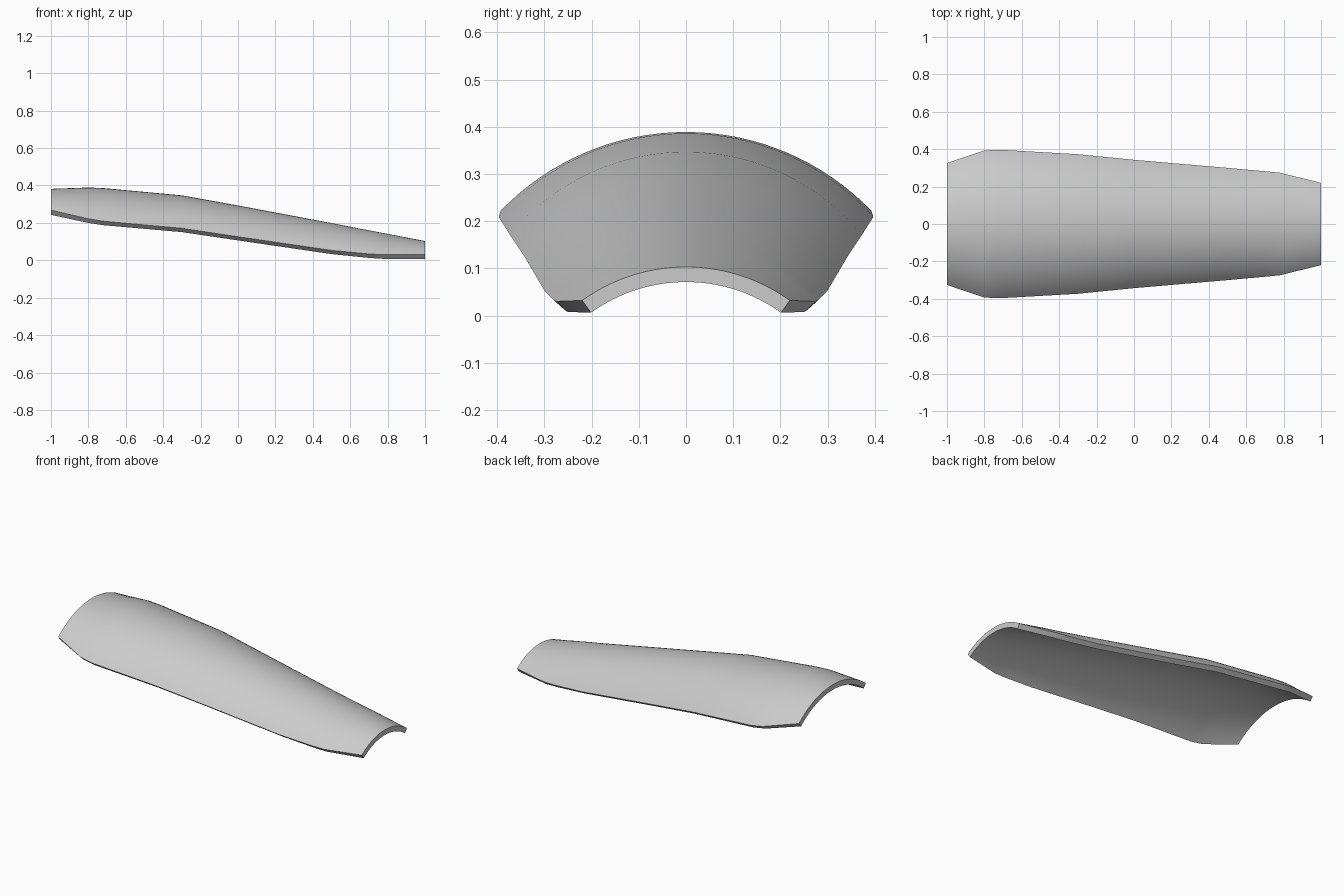
import bpy, bmesh, math

cube = bpy.data.objects.get("Cube")
if cube:
    bpy.data.objects.remove(cube, do_unlink=True)

THICK = 0.032
ARC = 32

# Stations along the shell: x, half width, crest height, outer edge height
STATIONS = [
    (-1.0, 0.326, 0.382, 0.268),
    (-0.8, 0.393, 0.389, 0.222),
    (-0.72, 0.397, 0.386, 0.209),
    (-0.3, 0.373, 0.347, 0.171),
    (0.0, 0.343, 0.293, 0.126),
    (0.5, 0.300, 0.199, 0.053),
    (0.7, 0.282, 0.160, 0.034),
    (0.78, 0.274, 0.145, 0.030),
    (1.0, 0.220, 0.103, 0.032),
]


def section(x, half, crest, edge):
    """Closed ring: outer arc across, then the concentric inner arc back."""
    sag = crest - edge
    radius = (half * half + sag * sag) / (2 * sag)
    limit = math.asin(half / radius)
    angles = [limit * (2 * i / ARC - 1) for i in range(ARC + 1)]

    def arc(r, steps):
        return [(x, r * math.sin(a), crest - radius + r * math.cos(a)) for a in steps]

    return arc(radius, angles) + arc(radius - THICK, reversed(angles))


# Curved shell: neighbouring sections joined, both ends closed with strips
bm = bmesh.new()
rings = [[bm.verts.new(p) for p in section(*s)] for s in STATIONS]
count = len(rings[0])
for a, b in zip(rings, rings[1:]):
    for i in range(count):
        j = (i + 1) % count
        bm.faces.new((a[i], a[j], b[j], b[i]))
for ring in (rings[0], rings[-1]):
    for i in range(ARC):
        bm.faces.new((ring[i], ring[i + 1], ring[count - 2 - i], ring[count - 1 - i]))
bmesh.ops.recalc_face_normals(bm, faces=bm.faces)
mesh = bpy.data.meshes.new("curved_shell")
bm.to_mesh(mesh)
bm.free()

shell = bpy.data.objects.new("curved_shell", mesh)
bpy.context.collection.objects.link(shell)

# Plain light grey
grey = bpy.data.materials.new("light_grey")
grey.use_nodes = True
colour = (0.6, 0.6, 0.6, 1)
grey.diffuse_color = colour
grey.node_tree.nodes["Principled BSDF"].inputs["Base Color"].default_value = colour
mesh.materials.append(grey)

# Smooth surfaces with crisp rims
bpy.ops.object.select_all(action="DESELECT")
shell.select_set(True)
bpy.context.view_layer.objects.active = shell
bpy.ops.object.shade_smooth_by_angle(angle=math.radians(35))
